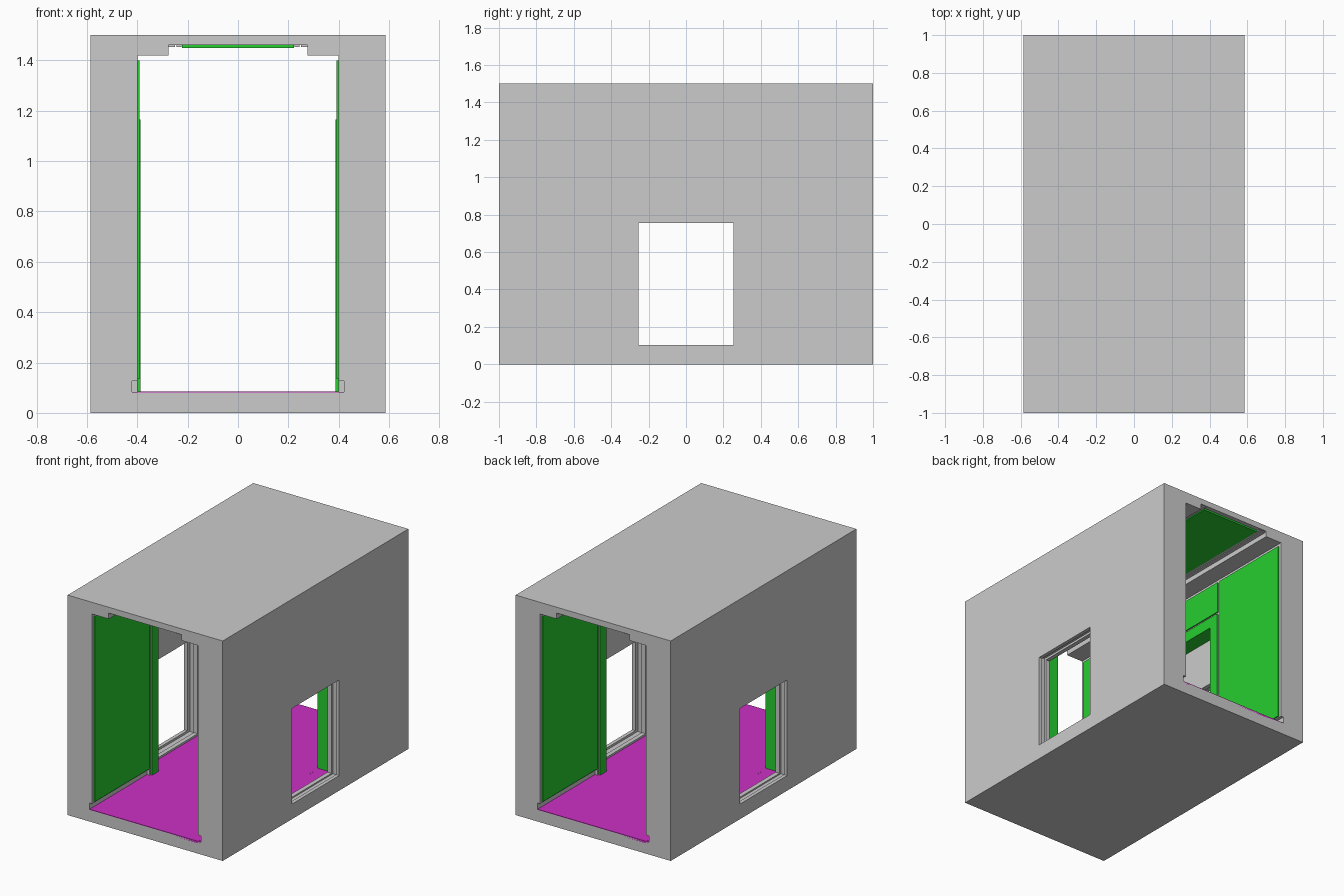
import bpy, bmesh

if "Cube" in bpy.data.objects:
    bpy.data.objects.remove(bpy.data.objects["Cube"])


def material(name, rgb):
    m = bpy.data.materials.new(name)
    m.diffuse_color = (*rgb, 1)
    m.use_nodes = True
    m.node_tree.nodes["Principled BSDF"].inputs["Base Color"].default_value = m.diffuse_color
    return m


GREEN = material("green", (0.02, 0.62, 0.03))
MAGENTA = material("magenta", (0.6, 0.03, 0.55))


def finish(name, bm, mat=None):
    bmesh.ops.recalc_face_normals(bm, faces=bm.faces)
    me = bpy.data.meshes.new(name)
    bm.to_mesh(me)
    bm.free()
    ob = bpy.data.objects.new(name, me)
    bpy.context.collection.objects.link(ob)
    if mat:
        me.materials.append(mat)
    return ob


def boxes(name, spans, mat=None):
    """One object from boxes given as (x0, x1, y0, y1, z0, z1)."""
    bm = bmesh.new()
    for x0, x1, y0, y1, z0, z1 in spans:
        vs = bmesh.ops.create_cube(bm, size=1)["verts"]
        for v in vs:
            v.co.x = x1 if v.co.x > 0 else x0
            v.co.y = y1 if v.co.y > 0 else y0
            v.co.z = z1 if v.co.z > 0 else z0
    return finish(name, bm, mat)


def side(s, x0, x1, y0, y1, z0, z1):
    """Box span mirrored to the chosen side in x."""
    a, b = sorted((s * x0, s * x1))
    return (a, b, y0, y1, z0, z1)


def extrude_y(name, pts, y0, y1):
    bm = bmesh.new()
    f = bm.faces.new([bm.verts.new((x, y0, z)) for x, z in pts])
    r = bmesh.ops.extrude_face_region(bm, geom=[f])
    for v in r["geom"]:
        if isinstance(v, bmesh.types.BMVert):
            v.co.y = y1
    return finish(name, bm)


def cut(ob, cutter):
    mod = ob.modifiers.new("cut", "BOOLEAN")
    mod.operation = "DIFFERENCE"
    mod.solver = "EXACT"
    mod.object = cutter
    bpy.context.view_layer.objects.active = ob
    bpy.ops.object.modifier_apply(modifier=mod.name)
    bpy.data.objects.remove(cutter)


FLOOR = 0.08

# Outer block with corridor tunnel and ceiling recess
shell = boxes("corridor_shell", [(-0.585, 0.585, -1, 1, 0, 1.5)])
half = [(0.4, FLOOR), (0.4, 1.42), (0.275, 1.42), (0.275, 1.46)]
profile = half + [(-x, z) for x, z in reversed(half)]
cut(shell, extrude_y("tunnel_cutter", profile, -1.1, 1.1))

for s in (-1, 1):
    # Skirting grooves at floor level, stopping at the door frames
    for y0, y1 in ((-1.1, -0.38), (0.38, 1.1)):
        cut(shell, boxes("groove_cutter", [side(s, 0.35, 0.42, y0, y1, FLOOR, 0.127)]))
    # Door niche, then stepped opening through the outer wall
    for span in ((0.35, 0.49, -0.32, 0.32, FLOOR, 1.11),
                 (0.45, 0.53, -0.265, 0.265, 0.097, 0.765),
                 (0.52, 0.56, -0.28, 0.28, 0.088, 0.78),
                 (0.54, 0.65, -0.255, 0.255, 0.103, 0.755)):
        cut(shell, boxes("opening_cutter", [side(s, *span)]))

# Floor covering, running into the niches and grooves
boxes("floor", [
    (-0.4, 0.4, -1, 1, FLOOR - 0.01, 0.084),
    (-0.49, 0.49, -0.3, 0.3, FLOOR - 0.01, 0.0839),
    (-0.42, 0.42, -1, -0.38, FLOOR - 0.01, 0.0838),
    (-0.42, 0.42, 0.38, 1, FLOOR - 0.01, 0.0838),
], MAGENTA)

for s, label in ((-1, "left"), (1, "right")):
    # Wall panels in front of, behind and above the doorway
    boxes(label + "_wall_panels", [
        side(s, 0.392, 0.403, -0.98, -0.39, 0.135, 1.4),
        side(s, 0.392, 0.403, 0.39, 0.98, 0.135, 1.4),
        side(s, 0.392, 0.403, -0.37, 0.37, 1.18, 1.4),
    ], GREEN)
    # Door casing and niche lining
    boxes(label + "_door_frame", [
        side(s, 0.388, 0.402, -0.37, -0.30, 0.084, 1.165),
        side(s, 0.388, 0.402, 0.30, 0.37, 0.084, 1.165),
        side(s, 0.388, 0.402, -0.30, 0.30, 1.09, 1.165),
        side(s, 0.402, 0.49, -0.32, -0.30, 0.084, 1.11),
        side(s, 0.402, 0.49, 0.30, 0.32, 0.084, 1.11),
        side(s, 0.402, 0.49, -0.30, 0.30, 1.09, 1.11),
    ], GREEN)
    # Ceiling rails beside the ceiling panel
    boxes(label + "_ceiling_rail", [
        side(s, 0.225, 0.245, -0.99, 0.99, 1.453, 1.462),
        side(s, 0.25, 0.275, -0.99, 0.99, 1.453, 1.462),
    ])

# Ceiling panel
boxes("ceiling_panel", [(-0.222, 0.222, -0.97, 0.97, 1.449, 1.462)], GREEN)
